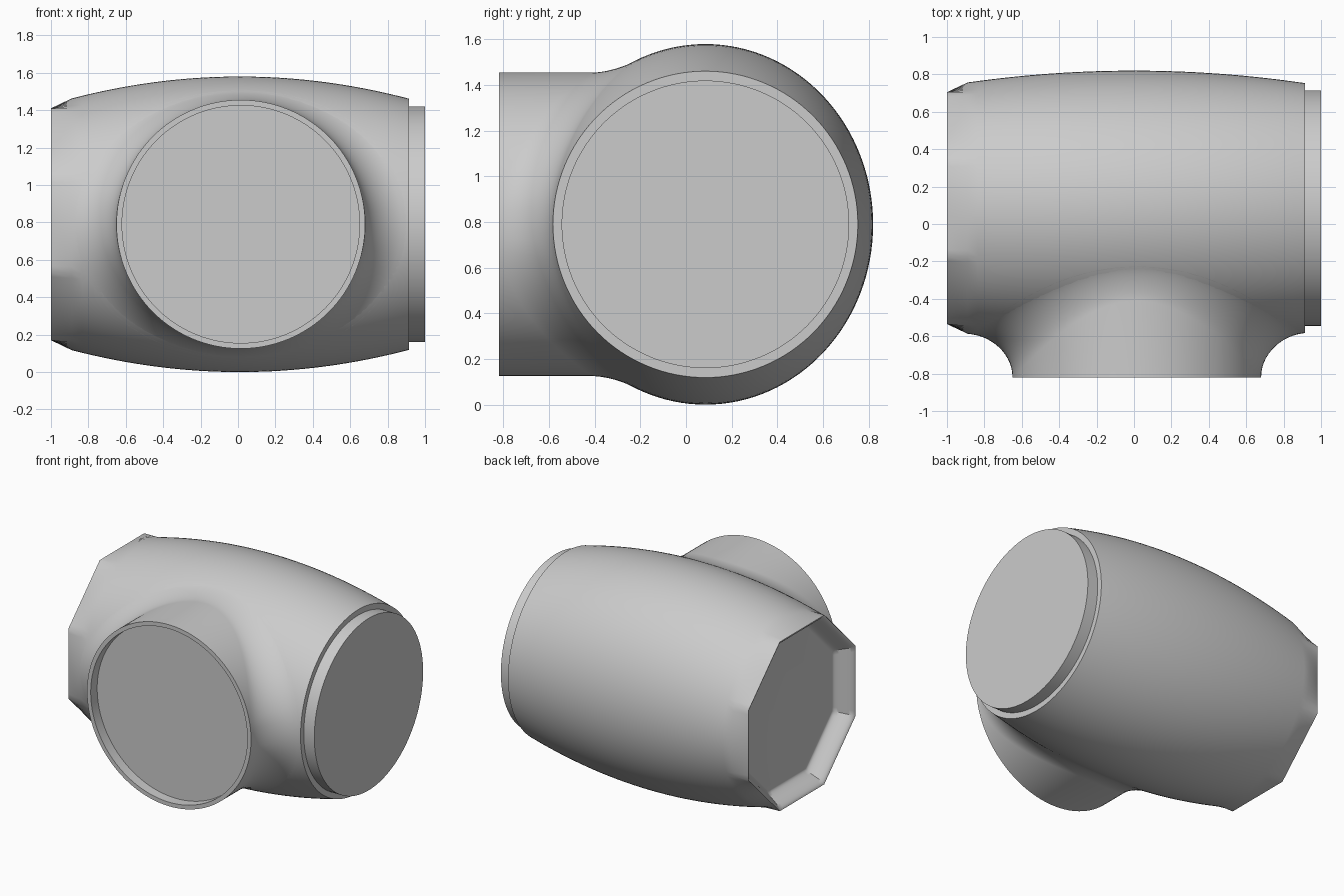
import bpy, bmesh, math
from mathutils import Vector
from mathutils.geometry import interpolate_bezier

old = bpy.data.objects.get("Cube")
if old:
    bpy.data.objects.remove(old)

CY, CZ = 0.085, 0.79          # axis of the main body
NX, NR, NY = 0.015, 0.665, -0.82  # side neck: centre, radius, mouth
SEG = 128

grey = bpy.data.materials.new("plain_grey")
grey.use_nodes = True
grey.diffuse_color = (0.6, 0.6, 0.6, 1)
grey.node_tree.nodes["Principled BSDF"].inputs["Base Color"].default_value = (0.6, 0.6, 0.6, 1)


def loft(name, rings, cap_start, cap_end):
    """Skin a list of closed rings and optionally cap both ends."""
    bm = bmesh.new()
    rows = [[bm.verts.new(p) for p in ring] for ring in rings]
    for a, b in zip(rows, rows[1:]):
        for i in range(SEG):
            j = (i + 1) % SEG
            bm.faces.new((a[i], a[j], b[j], b[i]))
    if cap_start:
        bm.faces.new(rows[0])
    if cap_end:
        bm.faces.new(rows[-1])
    bmesh.ops.recalc_face_normals(bm, faces=bm.faces)
    mesh = bpy.data.meshes.new(name)
    bm.to_mesh(mesh)
    bm.free()
    mesh.materials.append(grey)
    obj = bpy.data.objects.new(name, mesh)
    bpy.context.collection.objects.link(obj)
    bpy.ops.object.select_all(action='DESELECT')
    obj.select_set(True)
    bpy.context.view_layer.objects.active = obj
    bpy.ops.object.shade_smooth_by_angle(angle=math.radians(35))
    return obj


def angles():
    return [2 * math.pi * i / SEG for i in range(SEG)]


def radii(x):
    """Half depth and half height of the barrel at x."""
    return 0.735 - 0.08 * x * x, 0.79 - 0.145 * (x - 0.01) ** 2


def oval(x, ry, rz):
    return [(x, CY + ry * math.cos(a), CZ + rz * math.sin(a)) for a in angles()]


def octagon(x, apothem):
    ring = []
    for a in angles():
        off = (a + math.pi / 8) % (math.pi / 4) - math.pi / 8
        r = apothem / math.cos(off)
        ring.append((x, CY + r * math.cos(a), CZ + r * math.sin(a)))
    return ring


# Barrel body: recessed octagonal end, bulging wall, round plug
rings = []
for i in range(13):
    t = 1 - i / 12
    rings.append(octagon(-1 + 0.12 * t * t * (3 - 2 * t), 0.62 - 0.1 * t))
for i in range(33):
    x = -0.89 + 1.805 * i / 32
    rings.append(oval(x, *radii(x)))
rings += [oval(0.915, 0.63, 0.63), oval(1, 0.63, 0.63)]
loft("barrel_body", rings, True, True)


def wall_y(x, z):
    """Front surface of the barrel."""
    ry, rz = radii(x)
    return CY - ry * math.sqrt(max(0, 1 - ((z - CZ) / rz) ** 2))


def fillet(a):
    """Curve from the barrel wall onto the neck at one angle."""
    c, s = math.cos(a), math.sin(a)

    def on_wall(r):
        x, z = NX + r * c, CZ + r * s
        return Vector((x, wall_y(x, z), z))
    end = on_wall(NR + 0.05 + 0.17 * c * c)
    corner = on_wall(NR)
    start = corner.copy()
    start.y = max(NY + 0.005, corner.y - 0.1 - 0.11 * c * c)
    return interpolate_bezier(end, end.lerp(corner, 0.55),
                              start.lerp(corner, 0.55), start, 14)


def circle(y, r):
    return [(NX + r * math.cos(a), y, CZ + r * math.sin(a)) for a in angles()]


# Side neck: blended root, straight tube, shallow round recess
rings = [list(ring) for ring in zip(*[fillet(a) for a in angles()])]
rings += [circle(NY, NR), circle(NY, 0.635), circle(NY + 0.075, 0.635)]
loft("side_neck", rings, False, True)
